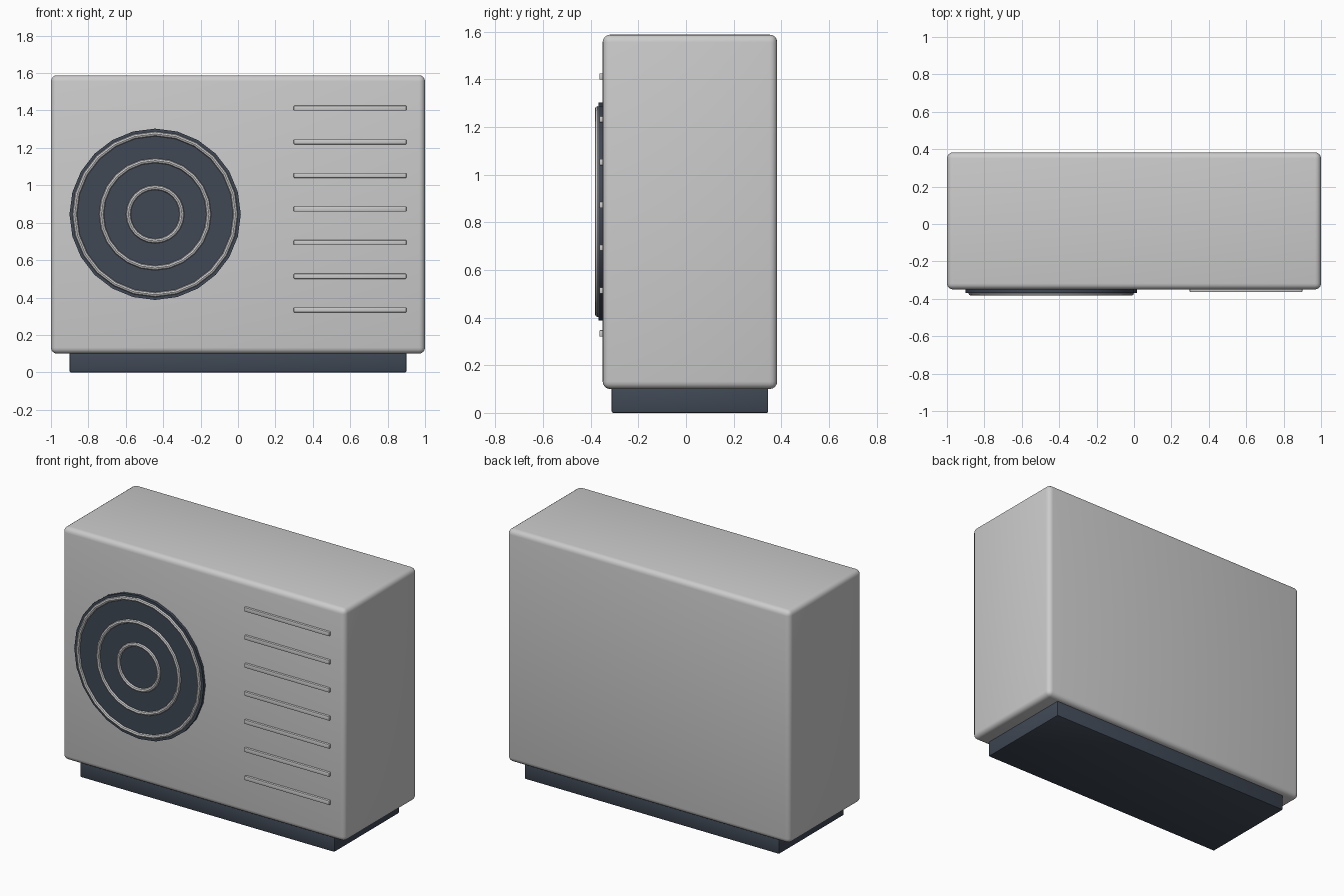
import bpy
from math import radians

if "Cube" in bpy.data.objects:
    bpy.data.objects.remove(bpy.data.objects["Cube"])

dark = bpy.data.materials.new("dark_slate")
dark.diffuse_color = (0.05, 0.065, 0.09, 1)
dark.use_nodes = True
dark.node_tree.nodes["Principled BSDF"].inputs["Base Color"].default_value = dark.diffuse_color


def finish(obj, name, material=None):
    obj.name = name
    if material:
        obj.data.materials.append(material)
    bpy.ops.object.shade_smooth_by_angle(angle=radians(35))
    return obj


def box(name, lo, hi, bevel, segments, material=None):
    centre = [(a + b) / 2 for a, b in zip(lo, hi)]
    bpy.ops.mesh.primitive_cube_add(size=1, location=centre)
    obj = bpy.context.object
    obj.scale = [b - a for a, b in zip(lo, hi)]
    bpy.ops.object.transform_apply(location=False, rotation=False, scale=True)
    mod = obj.modifiers.new("rounded_edges", 'BEVEL')
    mod.width = bevel
    mod.segments = segments
    bpy.ops.object.modifier_apply(modifier=mod.name)
    return finish(obj, name, material)


# Cabinet and plinth
box("cabinet", (-1, -0.35, 0.10), (1, 0.383, 1.588), 0.032, 4)
box("plinth", (-0.9, -0.312, 0), (0.9, 0.345, 0.11), 0.006, 2, dark)

# Round fan plate with three concentric guard rings
FAN_X, FAN_Z = -0.443, 0.845
bpy.ops.mesh.primitive_cylinder_add(
    vertices=24, radius=0.458, depth=0.036,
    location=(FAN_X, -0.350, FAN_Z), rotation=(radians(90), 0, 0))
finish(bpy.context.object, "fan_plate", dark)

for i, radius in enumerate((0.143, 0.287, 0.430)):
    bpy.ops.mesh.primitive_torus_add(
        major_radius=radius, minor_radius=0.0125,
        major_segments=24, minor_segments=8,
        location=(FAN_X, -0.3705, FAN_Z), rotation=(radians(90), 0, 0))
    finish(bpy.context.object, f"guard_ring_{i + 1}")

# Horizontal vent slats
for i in range(7):
    z = 0.334 + i * 0.1797
    box(f"vent_slat_{i + 1}", (0.298, -0.364, z - 0.0135),
        (0.9, -0.340, z + 0.0135), 0.004, 2)
